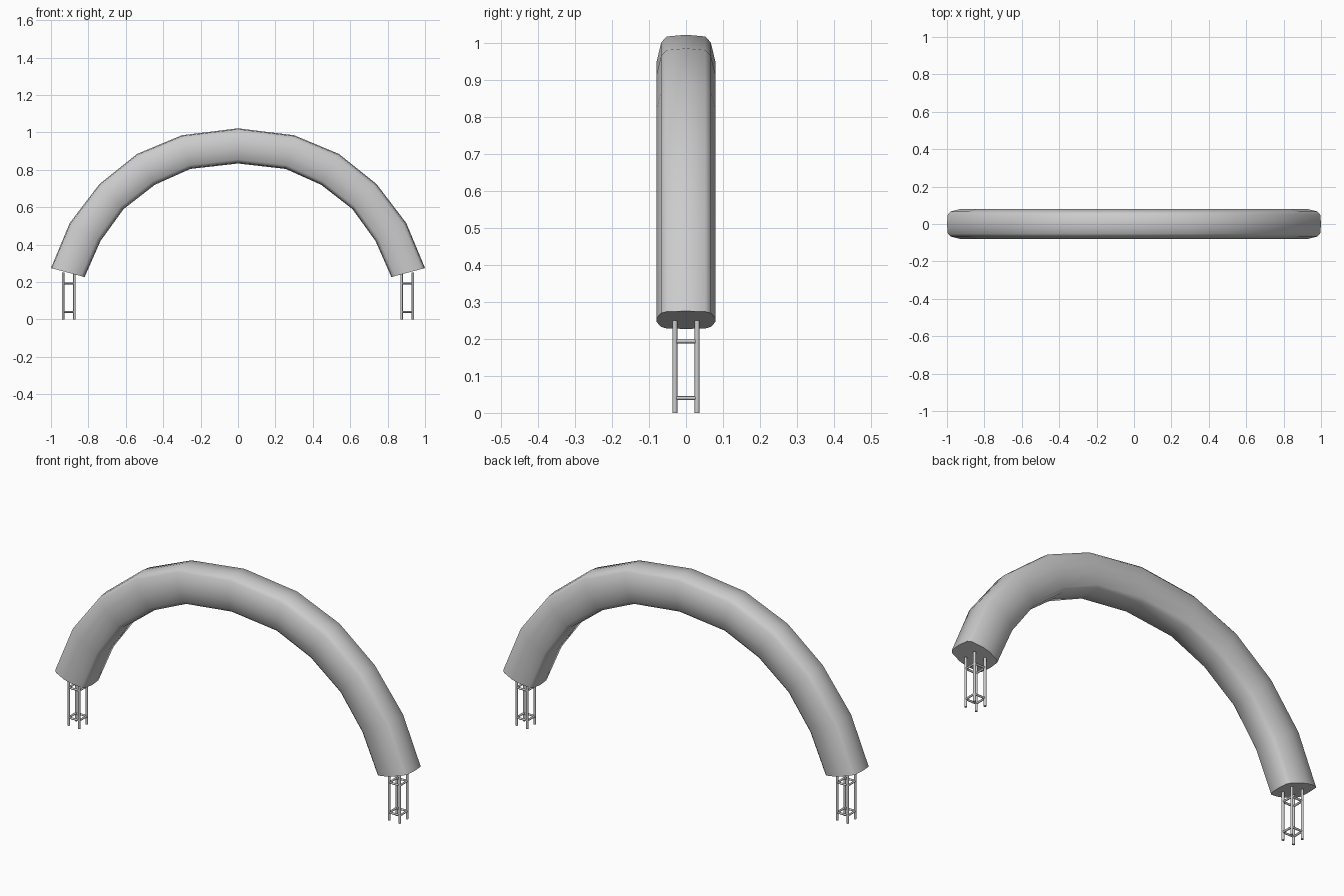
import bpy
import bmesh
from mathutils import Vector

old = bpy.data.objects.get("Cube")
if old:
    bpy.data.objects.remove(old)


def material(name, rgb):
    mat = bpy.data.materials.new(name)
    mat.use_nodes = True
    mat.diffuse_color = (*rgb, 1)
    mat.node_tree.nodes["Principled BSDF"].inputs["Base Color"].default_value = (*rgb, 1)
    return mat


grey = material("light grey", (0.6, 0.6, 0.6))


def finish(name, bm):
    bmesh.ops.recalc_face_normals(bm, faces=bm.faces)
    mesh = bpy.data.meshes.new(name)
    bm.to_mesh(mesh)
    bm.free()
    mesh.materials.append(grey)
    obj = bpy.data.objects.new(name, mesh)
    bpy.context.collection.objects.link(obj)
    return obj


# Arch tube: rounded section lofted between the outer and inner curves
outer = [(1, .275), (.9, .515), (.74, .725), (.54, .885), (.3, .985), (0, 1.022)]
inner = [(.82, .227), (.735, .42), (.612, .59), (.445, .72), (.255, .805), (0, .834)]
stations = list(zip(outer, inner))
stations += [((-o[0], o[1]), (-i[0], i[1])) for o, i in reversed(stations[:-1])]

# Section points: y and the fraction from inner edge to outer edge
quarter = [(.08, .6), (.067, .89), (.052, .975)]
half = [(y, 1 - t) for y, t in reversed(quarter)] + quarter
section = half + [(0, 1)] + [(-y, t) for y, t in reversed(half)] + [(0, 0)]

bm = bmesh.new()
rings = []
for (ox, oz), (ix, iz) in stations:
    rings.append([bm.verts.new((ix + (ox - ix) * t, y, iz + (oz - iz) * t))
                  for y, t in section])
count = len(section)
for a, b in zip(rings, rings[1:]):
    for k in range(count):
        n = (k + 1) % count
        bm.faces.new((a[k], a[n], b[n], b[k])).smooth = True
for ring in (rings[0], rings[-1]):
    cap = bm.faces.new(ring)
    for edge in cap.edges:
        edge.smooth = False
finish("arch_tube", bm)


# Truss legs: four posts tied by two square frames of rungs
def rod(bm, start, end, radius):
    start, end = Vector(start), Vector(end)
    axis = end - start
    turn = axis.to_track_quat('Z', 'Y').to_matrix().to_4x4()
    turn.translation = (start + end) / 2
    made = bmesh.ops.create_cone(bm, cap_ends=True, segments=10, radius1=radius,
                                 radius2=radius, depth=axis.length, matrix=turn)
    for face in {f for v in made["verts"] for f in v.link_faces}:
        face.smooth = len(face.verts) == 4
        if not face.smooth:
            for edge in face.edges:
                edge.smooth = False


for side, name in ((1, "left_truss_leg"), (-1, "right_truss_leg")):
    bm = bmesh.new()
    corners = [(side * .905 + dx * .03, dy * .03)
               for dx, dy in ((-1, -1), (1, -1), (1, 1), (-1, 1))]
    for k, (x, y) in enumerate(corners):
        rod(bm, (x, y, 0), (x, y, .25), .0065)
        nx, ny = corners[(k + 1) % 4]
        for z in (.04, .193):
            rod(bm, (x, y, z), (nx, ny, z), .005)
    finish(name, bm)
